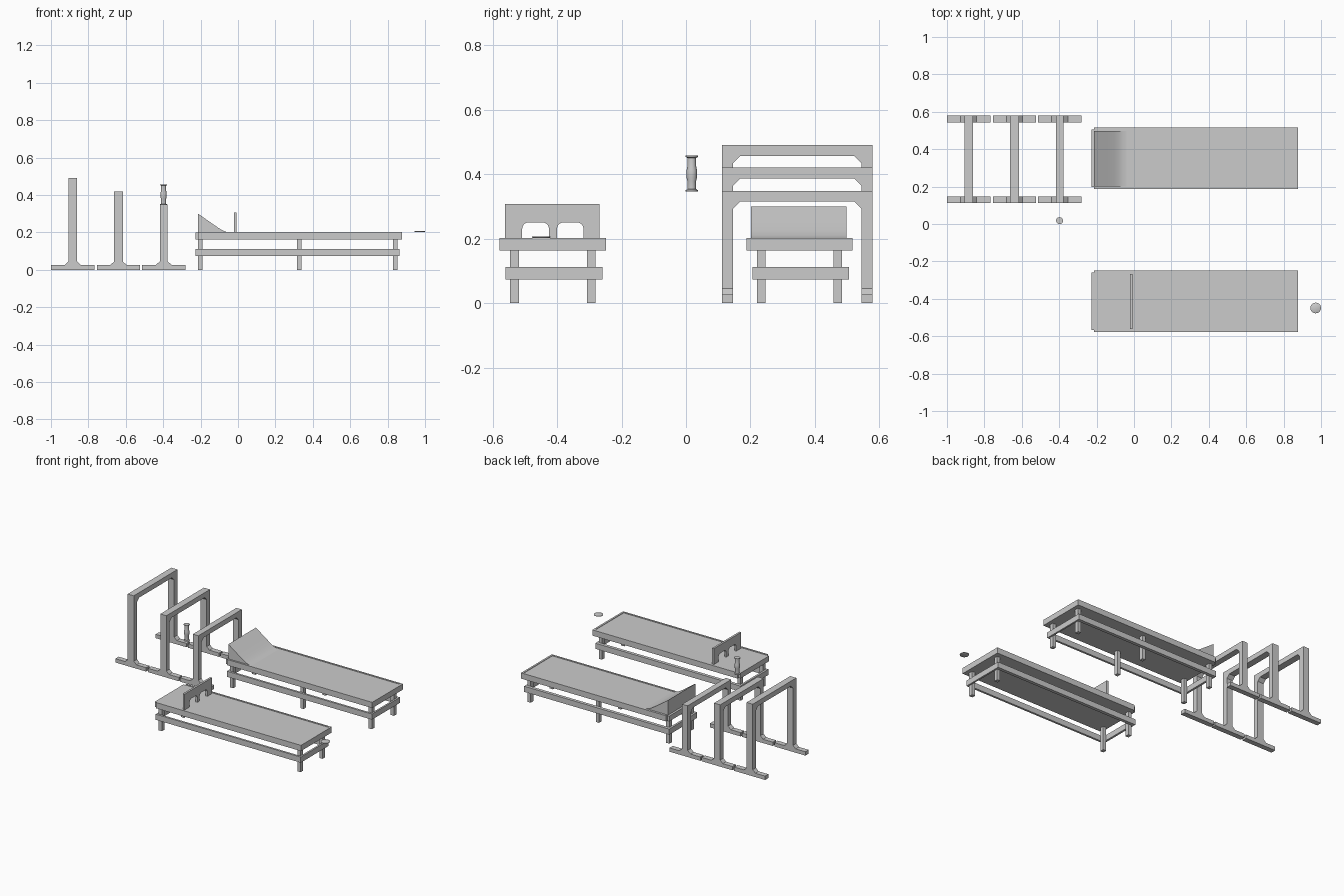
import bpy, math

if "Cube" in bpy.data.objects:
    bpy.data.objects.remove(bpy.data.objects["Cube"])


def mesh_obj(name, verts, faces):
    me = bpy.data.meshes.new(name)
    me.from_pydata(verts, [], faces)
    me.update()
    ob = bpy.data.objects.new(name, me)
    bpy.context.collection.objects.link(ob)
    return ob


def prism(name, pts, axis, a, b):
    """Extrude a 2D outline along x (outline in y,z) or along y (outline in x,z)."""
    put = (lambda p, t: (t, p[0], p[1])) if axis == 'x' else (lambda p, t: (p[0], t, p[1]))
    n = len(pts)
    area = sum(pts[i][0] * pts[(i + 1) % n][1] - pts[(i + 1) % n][0] * pts[i][1] for i in range(n))
    if (area < 0) != (axis == 'y'):
        pts = pts[::-1]
    verts = [put(p, a) for p in pts] + [put(p, b) for p in pts]
    faces = [tuple(range(n))[::-1], tuple(range(n, 2 * n))]
    faces += [(i, (i + 1) % n, n + (i + 1) % n, n + i) for i in range(n)]
    return mesh_obj(name, verts, faces)


def box(name, x0, x1, y0, y1, z0, z1):
    return prism(name, [(y0, z0), (y1, z0), (y1, z1), (y0, z1)], 'x', x0, x1)


def smooth(ob):
    bpy.context.view_layer.objects.active = ob
    ob.select_set(True)
    bpy.ops.object.shade_smooth_by_angle(angle=math.radians(35))
    ob.select_set(False)


def lathe(name, prof, x, y, n):
    """Revolve (radius, z) points around a vertical axis."""
    verts = [(x + r * math.cos(2 * math.pi * i / n), y + r * math.sin(2 * math.pi * i / n), z)
             for r, z in prof for i in range(n)]
    m = len(prof)
    faces = [(k * n + i, k * n + (i + 1) % n, (k + 1) * n + (i + 1) % n, (k + 1) * n + i)
             for k in range(m - 1) for i in range(n)]
    faces += [tuple(range(n))[::-1], tuple(range((m - 1) * n, m * n))]
    smooth(mesh_obj(name, verts, faces))


# Three arched gates of falling height, each with two chamfered feet
GY = 0.345
for k, (cx, h, w) in enumerate([(-0.884, 0.49, 0.046), (-0.639, 0.42, 0.046), (-0.397, 0.348, 0.041)]):
    o, i, c, u = 0.234, 0.199, 0.022, h - 0.034
    half = [(o, 0), (o, h)]
    inner = [(i, u - c), (i, 0)]
    left = [(-y, z) for y, z in half][::-1]
    outline = half + left + [(-i, 0), (-i, u - c), (-i + c, u), (i - c, u)] + inner
    prism(f"gate_arch_{k}", [(GY + y, z) for y, z in outline], 'x', cx - w / 2, cx + w / 2)
    f, g = 0.116, 0.043
    foot = [(-f, 0), (f, 0), (f, 0.026), (g, 0.026), (w / 2, 0.045),
            (-w / 2, 0.045), (-g, 0.026), (-f, 0.026)]
    for s, (y0, y1) in enumerate([(GY - o, GY - i), (GY + i, GY + o)]):
        prism(f"gate_foot_{k}_{s}", [(cx + x, z) for x, z in foot], 'y', y0, y1)


# Long low game table: solid board, slightly raised rim, legs and lower rails
def table(name, cy, leg_xs):
    box(name + "_board", -0.228, 0.865, cy - 0.153, cy + 0.153, 0.163, 0.199)
    box(name + "_rim_right", 0.865, 0.878, cy - 0.165, cy + 0.165, 0.163, 0.202)
    for s in (-1, 1):
        y0, y1 = sorted((cy + s * 0.153, cy + s * 0.165))
        box(f"{name}_rim_side_{s}", -0.213, 0.865, y0, y1, 0.163, 0.202)
        for x in leg_xs:
            yc = cy + s * 0.119
            box(f"{name}_leg_{x}_{s}", x - 0.012, x + 0.012, yc - 0.0135, yc + 0.0135, 0, 0.163)
    box(name + "_rail_front", -0.214, 0.852, cy - 0.146, cy - 0.132, 0.073, 0.111)
    box(name + "_rail_back", -0.214, 0.852, cy + 0.132, cy + 0.154, 0.073, 0.111)
    box(name + "_rail_left", -0.228, -0.214, cy - 0.146, cy + 0.154, 0.073, 0.111)
    box(name + "_rail_right", 0.851, 0.863, cy - 0.146, cy + 0.154, 0.073, 0.111)


table("ramp_table", 0.352, (-0.202, 0.327, 0.84))
table("slot_table", -0.413, (-0.202, 0.84))

# Ramp at the end of one table, easing into the board at its foot
smooth(prism("ramp", [(-0.213, 0.198), (-0.213, 0.3), (-0.14, 0.2485), (-0.105, 0.2245),
                      (-0.08, 0.2095), (-0.06, 0.202), (-0.04, 0.199), (-0.04, 0.198)],
             'y', 0.201, 0.497))

# Upright board with two rounded openings on the other table
pts = [(-0.563, 0.307), (-0.563, 0.199)]
for y0, y1 in ((-0.51, -0.427), (-0.402, -0.32)):
    r, zt = 0.02, 0.25
    pts.append((y0, 0.199))
    for yc, start in ((y0 + r, 180), (y1 - r, 90)):
        for j in range(6):
            a = math.radians(start - 18 * j)
            pts.append((yc + r * math.cos(a), zt - r + r * math.sin(a)))
    pts.append((y1, 0.199))
pts += [(-0.27, 0.199), (-0.27, 0.307)]
prism("slot_board", [(y + 0.002, z) for y, z in pts], 'x', -0.022, -0.008)

# Turned pin and flat puck
lathe("pin", [(0.019, 0.346), (0.019, 0.35), (0.0135, 0.353), (0.0135, 0.378), (0.0165, 0.39),
              (0.0165, 0.411), (0.0135, 0.424), (0.0135, 0.45), (0.019, 0.453), (0.019, 0.457)],
      -0.398, 0.018, 12)
lathe("puck", [(0.027, 0.202), (0.0285, 0.203), (0.0285, 0.206), (0.027, 0.207)], 0.9715, -0.449, 24)
